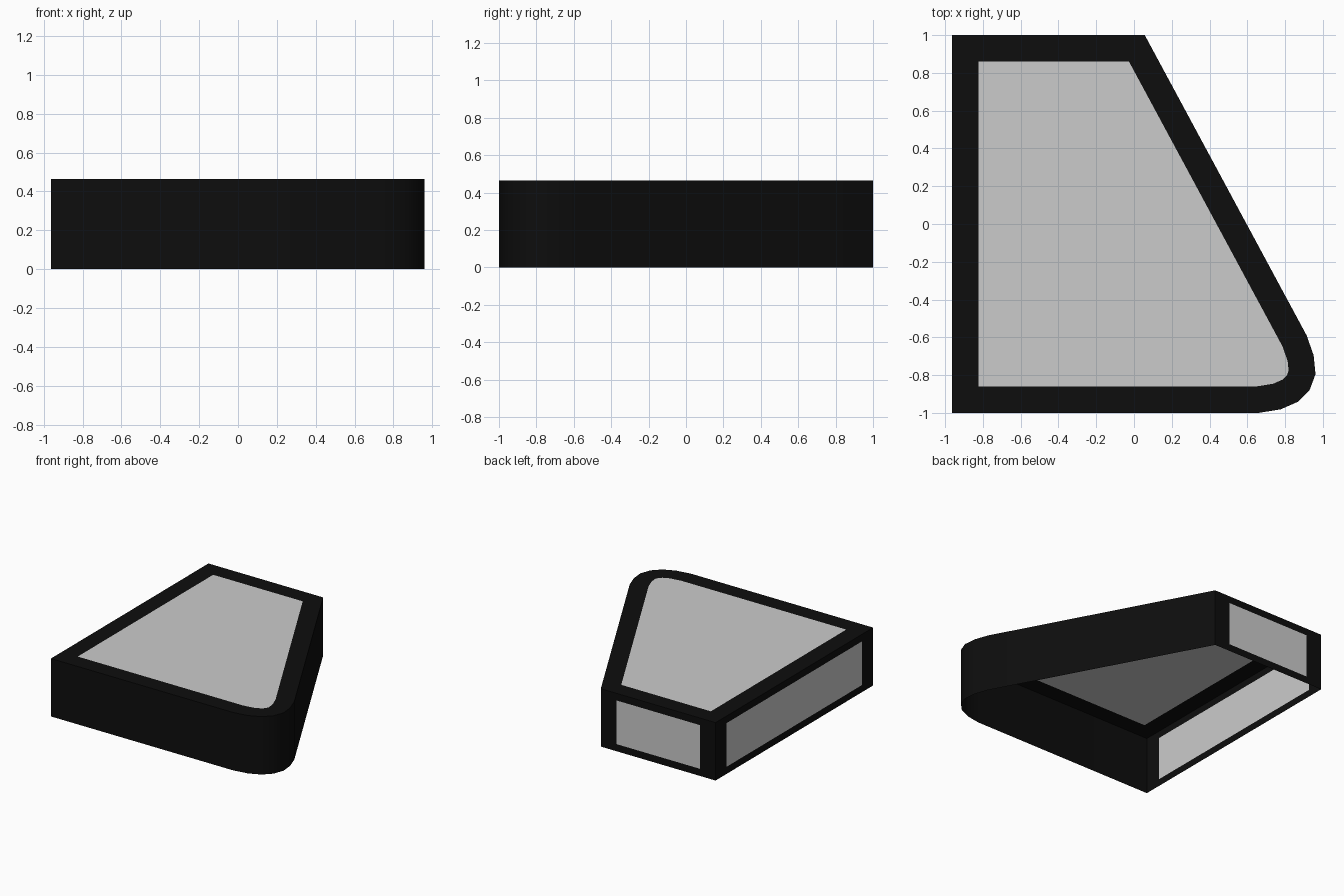
import bpy, bmesh
from mathutils import Vector

if "Cube" in bpy.data.objects:
    bpy.data.objects.remove(bpy.data.objects["Cube"])

H = 0.465        # wall height
BORDER = 0.14    # black border width
EDGE = 0.057     # border above and below the side panels

# Plan outline, counter-clockwise from the front left corner
corner = [(0.66, -1), (0.777, -0.981), (0.868, -0.941), (0.93, -0.878),
          (0.961, -0.795), (0.951, -0.695), (0.914, -0.59)]
outline = [(-0.963, -1)] + corner + [(0.057, 1), (-0.963, 1)]


def material(name, colour):
    mat = bpy.data.materials.new(name)
    mat.diffuse_color = colour
    mat.use_nodes = True
    mat.node_tree.nodes["Principled BSDF"].inputs["Base Color"].default_value = mat.diffuse_color
    return mat


black = material("black_border", (0.004, 0.004, 0.004, 1))


def finish(name, bm, mat=None):
    mesh = bpy.data.meshes.new(name)
    bm.to_mesh(mesh)
    bm.free()
    obj = bpy.data.objects.new(name, mesh)
    bpy.context.collection.objects.link(obj)
    if mat:
        mesh.materials.append(mat)
    return obj


def panel(name, points):
    bm = bmesh.new()
    bm.faces.new([bm.verts.new(p) for p in points])
    finish(name, bm)


# Open-bottomed shell: top sheet with side walls
bm = bmesh.new()
low = [bm.verts.new((x, y, 0)) for x, y in outline]
high = [bm.verts.new((x, y, H)) for x, y in outline]
top = bm.faces.new(high)
n = len(outline)
walls = [bm.faces.new((low[i], low[(i + 1) % n], high[(i + 1) % n], high[i]))
         for i in range(n)]
bm.normal_update()
openings = []

# Top border, leaving an opening for the top panel
bmesh.ops.inset_individual(bm, faces=[top], thickness=BORDER, use_even_offset=True)
panel("top_panel", [v.co.copy() for v in top.verts])
openings.append(top)

# Back and left walls get a border around a rectangular panel
for name, wall in (("back_panel", walls[-2]), ("left_panel", walls[-1])):
    a, b, c, d = [v.co.copy() for v in wall.verts]
    along = (b - a).normalized() * BORDER
    up = Vector((0, 0, EDGE))
    points = [a + along + up, b - along + up, c - along - up, d + along - up]
    bmesh.ops.inset_individual(bm, faces=[wall], thickness=0.01)
    for v, p in zip(wall.verts, points):
        v.co = p
    panel(name, points)
    openings.append(wall)

bmesh.ops.delete(bm, geom=openings, context='FACES')
frame = finish("frame", bm, black)

# Smooth the rounded corner, keep the other edges sharp
bpy.context.view_layer.objects.active = frame
frame.select_set(True)
bpy.ops.object.shade_smooth_by_angle()
